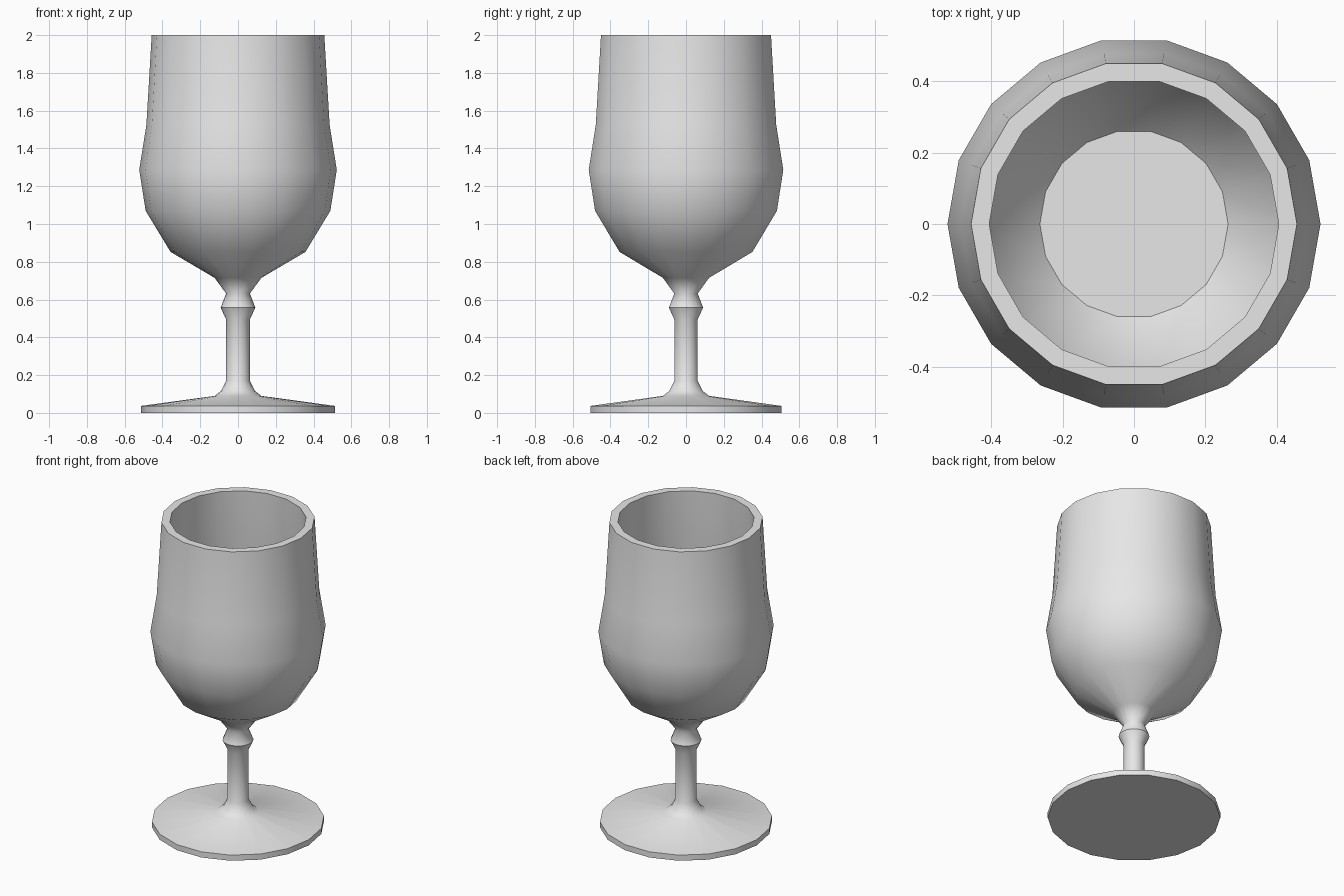
import bpy
import bmesh
from math import cos, sin, pi

cube = bpy.data.objects.get("Cube")
if cube:
    bpy.data.objects.remove(cube, do_unlink=True)

SIDES = 18

glaze = bpy.data.materials.new("pale_grey")
glaze.use_nodes = True
GREY = (0.8, 0.8, 0.8, 1.0)
glaze.diffuse_color = GREY
glaze.node_tree.nodes["Principled BSDF"].inputs["Base Color"].default_value = GREY

# Profile from the underside up the outside, over the rim and down to the inner floor:
# radius, height, and whether the ring is a hard edge
foot = [(0.513, 0, True), (0.513, 0.037, True), (0.124, 0.09, False),
        (0.09, 0.116, False), (0.063, 0.17, False)]
stem = [(0.063, 0.495, False), (0.092, 0.557, True), (0.063, 0.632, False)]
bowl = [(0.124, 0.715, False), (0.357, 0.852, False), (0.489, 1.07, False),
        (0.523, 1.287, False), (0.485, 1.525, False), (0.457, 2, True)]
inside = [(0.406, 2, True), (0.432, 1.525, False), (0.468, 1.287, False),
          (0.437, 1.09, False), (0.264, 0.9, True)]


def lathe(name, profile):
    """Spin a profile into a closed solid with flat end caps."""
    bm = bmesh.new()
    rings = []
    for radius, z, _ in profile:
        rings.append([bm.verts.new((radius * cos(2 * pi * i / SIDES),
                                    radius * sin(2 * pi * i / SIDES), z))
                      for i in range(SIDES)])
    for low, high in zip(rings, rings[1:]):
        for i in range(SIDES):
            j = (i + 1) % SIDES
            bm.faces.new((low[i], low[j], high[j], high[i]))
    bm.faces.new(rings[0][::-1])
    bm.faces.new(rings[-1])
    for face in bm.faces:
        face.smooth = True
    # Hard edges around the foot, knob, rim and inner floor
    for ring, (_, _, hard) in zip(rings, profile):
        if hard:
            for i in range(SIDES):
                bm.edges.get((ring[i], ring[(i + 1) % SIDES])).smooth = False
    mesh = bpy.data.meshes.new(name)
    bm.to_mesh(mesh)
    bm.free()
    mesh.materials.append(glaze)
    obj = bpy.data.objects.new(name, mesh)
    bpy.context.collection.objects.link(obj)
    return obj


lathe("goblet", foot + stem + bowl + inside)
